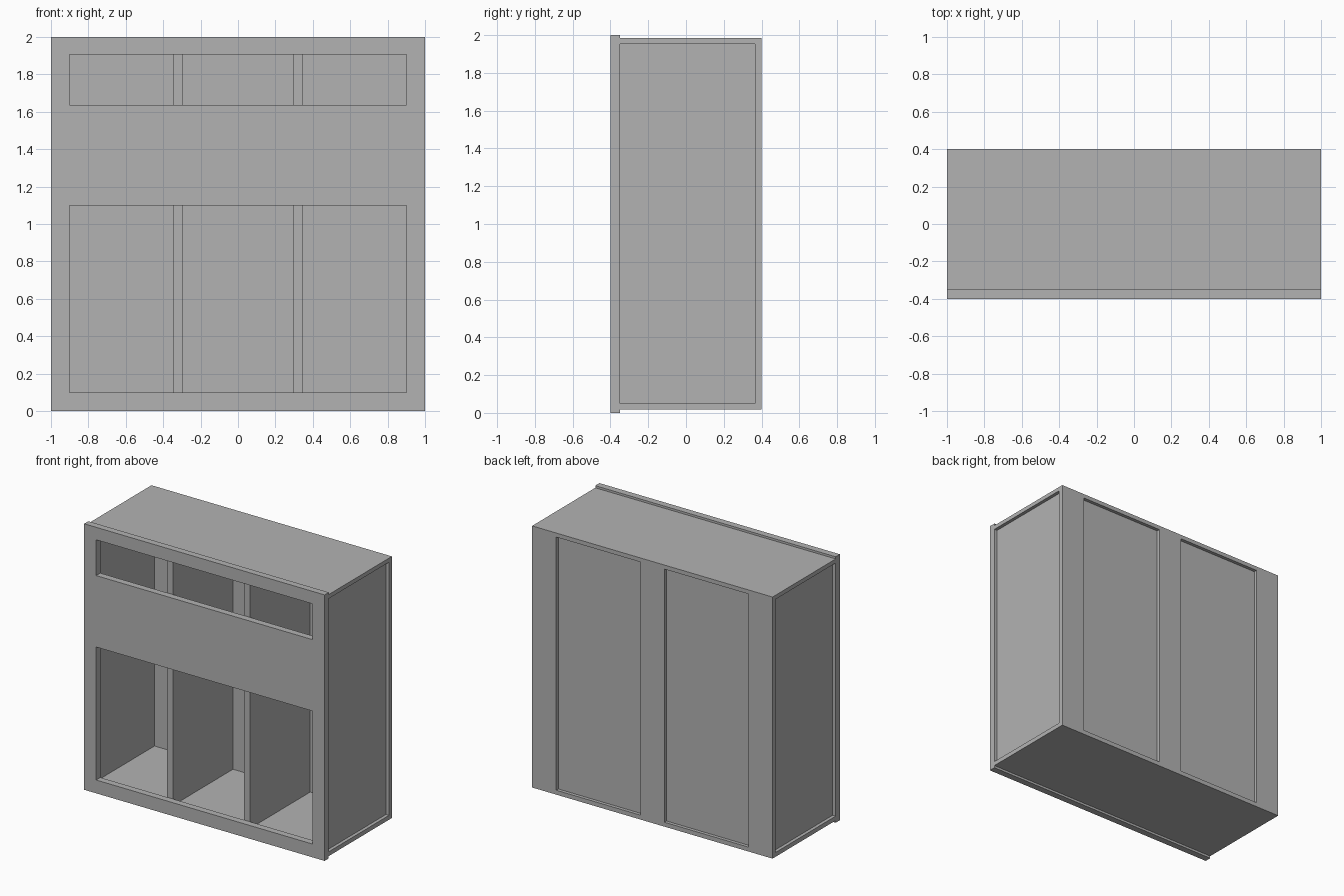
import bpy
import bmesh
from mathutils import Vector

cube = bpy.data.objects.get("Cube")
if cube:
    bpy.data.objects.remove(cube, do_unlink=True)

# Single plain grey finish
GREY = (0.45, 0.45, 0.45, 1)
grey = bpy.data.materials.new("plain_grey")
grey.use_nodes = True
grey.diffuse_color = GREY
grey.node_tree.nodes["Principled BSDF"].inputs["Base Color"].default_value = GREY


def box(name, low, high):
    """Box between two opposite corners."""
    low, high = Vector(low), Vector(high)
    bm = bmesh.new()
    bmesh.ops.create_cube(bm, size=1)
    bmesh.ops.scale(bm, vec=high - low, verts=bm.verts)
    bmesh.ops.translate(bm, vec=(low + high) / 2, verts=bm.verts)
    mesh = bpy.data.meshes.new(name)
    bm.to_mesh(mesh)
    bm.free()
    mesh.materials.append(grey)
    obj = bpy.data.objects.new(name, mesh)
    bpy.context.collection.objects.link(obj)
    return obj


def cut(obj, low, high):
    """Subtract a box from an object and bake the result."""
    cutter = box("cutter", low, high)
    cutter.hide_render = True
    mod = obj.modifiers.new("cut", 'BOOLEAN')
    mod.operation = 'DIFFERENCE'
    mod.solver = 'EXACT'
    mod.object = cutter
    graph = bpy.context.evaluated_depsgraph_get()
    mesh = bpy.data.meshes.new_from_object(obj.evaluated_get(graph))
    obj.modifiers.clear()
    obj.data = mesh
    bpy.data.objects.remove(cutter, do_unlink=True)


FRONT, FRAME_BACK, INNER_BACK, BACK = -0.4, -0.35, 0.365, 0.4
FLOOR, CEILING = 0.05, 1.953
RECESS = 0.025

# Face frame with a tall lower opening and a low upper opening
frame = box("front_frame", (-1, FRONT, 0), (1, FRAME_BACK, 2))
for bottom, top in ((0.1, 1.1), (1.637, 1.906)):
    cut(frame, (-0.9, FRONT - 0.1, bottom), (0.9, FRAME_BACK + 0.1, top))

# Hollow carcass, open behind the face frame
carcass = box("carcass", (-1, FRAME_BACK, 0.017), (1, BACK, 1.984))
cut(carcass, (-0.95, FRAME_BACK - 0.1, FLOOR), (0.95, INNER_BACK, CEILING))

# Recessed side panels and back panels
for side in (-1, 1):
    xs = sorted((side * (1 - RECESS), side * 1.1))
    cut(carcass, (xs[0], FRAME_BACK - 0.1, FLOOR), (xs[1], INNER_BACK, CEILING))
    xs = sorted((side * 0.1, side * 0.8))
    cut(carcass, (xs[0], BACK - RECESS, FLOOR), (xs[1], BACK + 0.1, CEILING))

# Upright dividers making three bays
for name, side in (("left_divider", 1), ("right_divider", -1)):
    xs = sorted((side * 0.297, side * 0.345))
    box(name, (xs[0], FRAME_BACK, FLOOR), (xs[1], INNER_BACK, CEILING))
